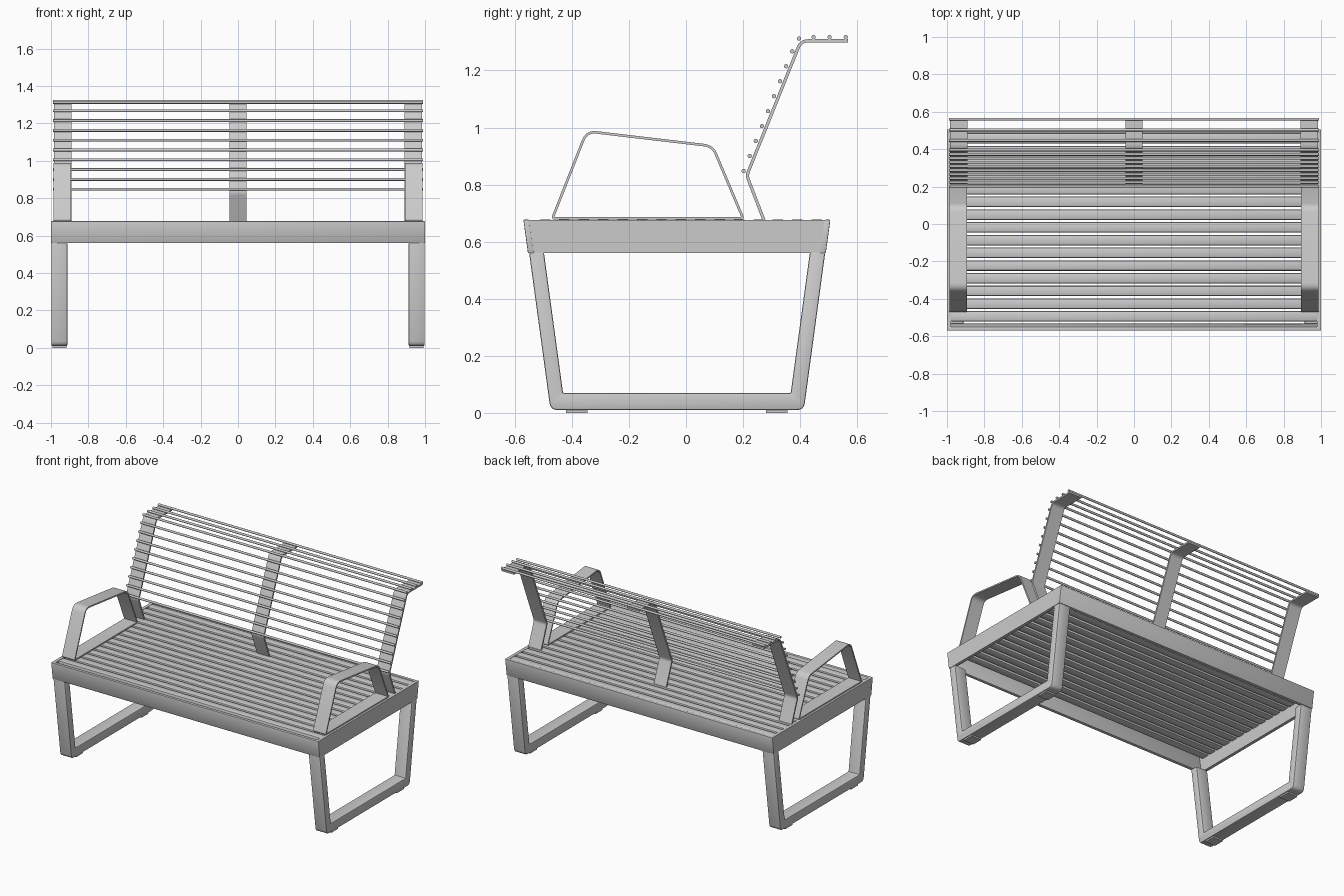
import bpy, bmesh, math
from mathutils import Vector

if "Cube" in bpy.data.objects:
    bpy.data.objects.remove(bpy.data.objects["Cube"])

def finish(name, bm, bevel=0.0, segs=2):
    bmesh.ops.recalc_face_normals(bm, faces=bm.faces)
    if bevel:
        edges = [e for e in bm.edges if e.calc_face_angle(0) > math.radians(40)]
        bmesh.ops.bevel(bm, geom=edges, offset=bevel, segments=segs, profile=0.5, affect='EDGES')
    me = bpy.data.meshes.new(name)
    bm.to_mesh(me)
    bm.free()
    ob = bpy.data.objects.new(name, me)
    bpy.context.collection.objects.link(ob)
    bpy.ops.object.select_all(action='DESELECT')
    ob.select_set(True)
    bpy.context.view_layer.objects.active = ob
    bpy.ops.object.shade_smooth_by_angle(angle=math.radians(35))
    return ob

def fillet(pts, radii, closed, n=5):
    """Round the corners of a (y, z) polyline."""
    P = [Vector(p) for p in pts]
    out = []
    for i, p in enumerate(P):
        r = radii[i]
        if r == 0 or (not closed and i in (0, len(P) - 1)):
            out.append(p)
            continue
        a = p + (P[i - 1] - p).normalized() * r
        b = p + (P[(i + 1) % len(P)] - p).normalized() * r
        out += [a * (1 - t) ** 2 + p * 2 * t * (1 - t) + b * t * t
                for t in (k / n for k in range(n + 1))]
    return out

def prism(name, pts, x0, x1, bevel=0.0):
    """Extrude a (y, z) outline along x."""
    bm = bmesh.new()
    f = bm.faces.new([bm.verts.new((x0, p[0], p[1])) for p in pts])
    ext = bmesh.ops.extrude_face_region(bm, geom=[f])
    bmesh.ops.translate(bm, vec=(x1 - x0, 0, 0),
                        verts=[v for v in ext['geom'] if isinstance(v, bmesh.types.BMVert)])
    return finish(name, bm, bevel)

def strip(name, pts, t, x0, x1, closed=False):
    """Bent flat bar: (y, z) centre line with thickness t and width along x."""
    bm = bmesh.new()
    rings, n = [], len(pts)
    for i, p in enumerate(pts):
        d0 = (p - pts[i - 1]).normalized() if closed or i else None
        d1 = (pts[(i + 1) % n] - p).normalized() if closed or i < n - 1 else d0
        d0 = d0 or d1
        m = (d0 + d1).normalized()
        off = Vector((-m.y, m.x)) * (t / 2 / max(m.dot(d1), 0.4))
        a, b = p + off, p - off
        rings.append([bm.verts.new(c) for c in
                      ((x0, *a), (x1, *a), (x1, *b), (x0, *b))])
    for i in range(n if closed else n - 1):
        r, s = rings[i], rings[(i + 1) % n]
        for k in range(4):
            bm.faces.new((r[k], r[(k + 1) % 4], s[(k + 1) % 4], s[k]))
    if not closed:
        bm.faces.new(rings[0])
        bm.faces.new(rings[-1][::-1])
    return finish(name, bm)

def box(y0, y1, z0, z1):
    return [(y0, z0), (y1, z0), (y1, z1), (y0, z1)]

# Seat frame: sloping front and back boards
prism("front_board", [(-.57, .677), (-.55, .677), (-.532, .56), (-.554, .56)], -1, 1, .003)
prism("back_board", [(.506, .677), (.486, .677), (.468, .56), (.49, .56)], -1, 1, .003)

# Seat slats
for i in range(15):
    y = -.494 + .068 * i
    prism(f"seat_slat_{i + 1}", box(y - .028, y + .028, .645, .677), -.982, .982, .01)

# Leg outline: open U with rounded foot corners
leg = fillet([(-.55, .562), (-.475, .01), (.413, .01), (.488, .562),
              (.434, .562), (.367, .07), (-.431, .07), (-.498, .562)],
             [0, .025, .025, 0, 0, .004, .004, 0], True, 4)
# Armrest loop
arm = fillet([(-.468, .682), (-.348, .987), (.093, .935), (.2, .682)],
             [.008, .035, .03, .008], True)
# Backrest bracket path
back = fillet([(.273, .676), (.213, .832), (.403, 1.304), (.567, 1.304)],
              [0, .015, .025, 0], False)

for side, s in (("left", -1), ("right", 1)):
    prism(f"{side}_end_board", [(-.551, .676), (.487, .676), (.469, .56), (-.533, .56)],
          s * .978, s * .999)
    prism(f"{side}_leg", leg, s * .912, s * .998, .006)
    for part, y in (("front", -.383), ("back", .318)):
        prism(f"{side}_{part}_foot", box(y - .037, y + .037, 0, .014), s * .918, s * .992)
    strip(f"{side}_armrest", arm, .009, s * .892, s * .987, True)
    strip(f"{side}_back_bracket", back, .011, s * .89, s * .985)
strip("middle_back_bracket", back, .011, -.046, .046)

# Backrest rods: nine up the slope, four along the top
rods = [(.202 + .0213 * i, .848 + .0524 * i) for i in range(9)]
rods += [(.396, 1.312), (.447, 1.317), (.503, 1.317), (.56, 1.317)]
for i, (y, z) in enumerate(rods):
    circle = [(y + .0075 * math.cos(a), z + .0075 * math.sin(a))
              for a in (k * math.tau / 14 for k in range(14))]
    prism(f"back_rod_{i + 1}", circle, -.988, .988)
